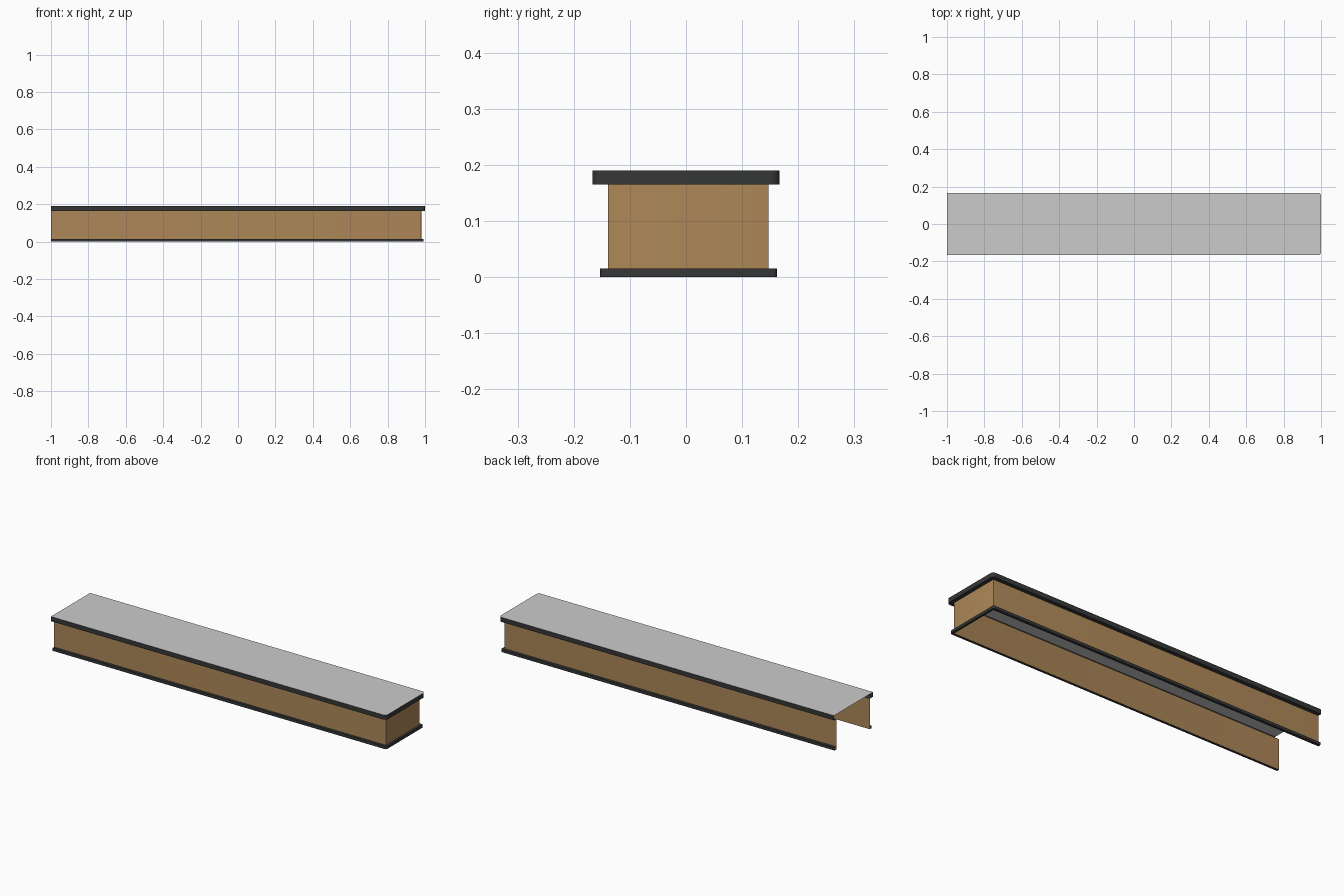
import bpy, math

if "Cube" in bpy.data.objects:
    bpy.data.objects.remove(bpy.data.objects["Cube"])


def material(name, rgb):
    m = bpy.data.materials.new(name)
    m.diffuse_color = (*rgb, 1)
    m.use_nodes = True
    m.node_tree.nodes["Principled BSDF"].inputs["Base Color"].default_value = m.diffuse_color
    return m


wood = material("warm wood", (0.42, 0.245, 0.098))
dark = material("charcoal trim", (0.036, 0.038, 0.037))
grey = material("light grey", (0.60, 0.60, 0.60))


def outline(x_end, y0, y1, r, z):
    """U-shaped path, open at x = -1, with rounded corners at the closed end."""
    pts = [(-1, y0, z)]
    for cy, start in ((y0 + r, -90), (y1 - r, 0)):
        for i in range(7):
            a = math.radians(start + 15 * i)
            pts.append((x_end - r + r * math.cos(a), cy + r * math.sin(a), z))
    return pts + [(-1, y1, z)]


def make(name, verts, faces, mat):
    me = bpy.data.meshes.new(name)
    me.from_pydata(verts, [], faces)
    me.materials.append(mat)
    ob = bpy.data.objects.new(name, me)
    bpy.context.collection.objects.link(ob)
    bpy.ops.object.select_all(action='DESELECT')
    ob.select_set(True)
    bpy.context.view_layer.objects.active = ob
    bpy.ops.object.shade_smooth_by_angle(angle=math.radians(30))
    return ob


def bands(name, loops, mat):
    """Join successive outlines with strips of quads."""
    n = len(loops[0])
    faces = [(k * n + i, k * n + i + 1, (k + 1) * n + i + 1, (k + 1) * n + i)
             for k in range(len(loops) - 1) for i in range(n - 1)]
    return make(name, [p for l in loops for p in l], faces, mat)


def wall(z):
    return outline(0.98, -0.139, 0.147, 0.001, z)


def base(z):
    return outline(0.992, -0.153, 0.162, 0.008, z)


def slab(z):
    return outline(1.0, -0.167, 0.167, 0.017, z)


# thin panel walls round three sides
bands("counter_walls", [wall(0), wall(0.165)], wood)
# skirting at the foot of the walls
bands("base_trim", [wall(0), base(0), base(0.015), wall(0.015)], dark)
# edge of the worktop with its overhanging underside
bands("worktop_edge", [wall(0.165), slab(0.165), slab(0.19)], dark)
# worktop surface
top = slab(0.19)
make("worktop", top, [tuple(range(len(top)))], grey)
